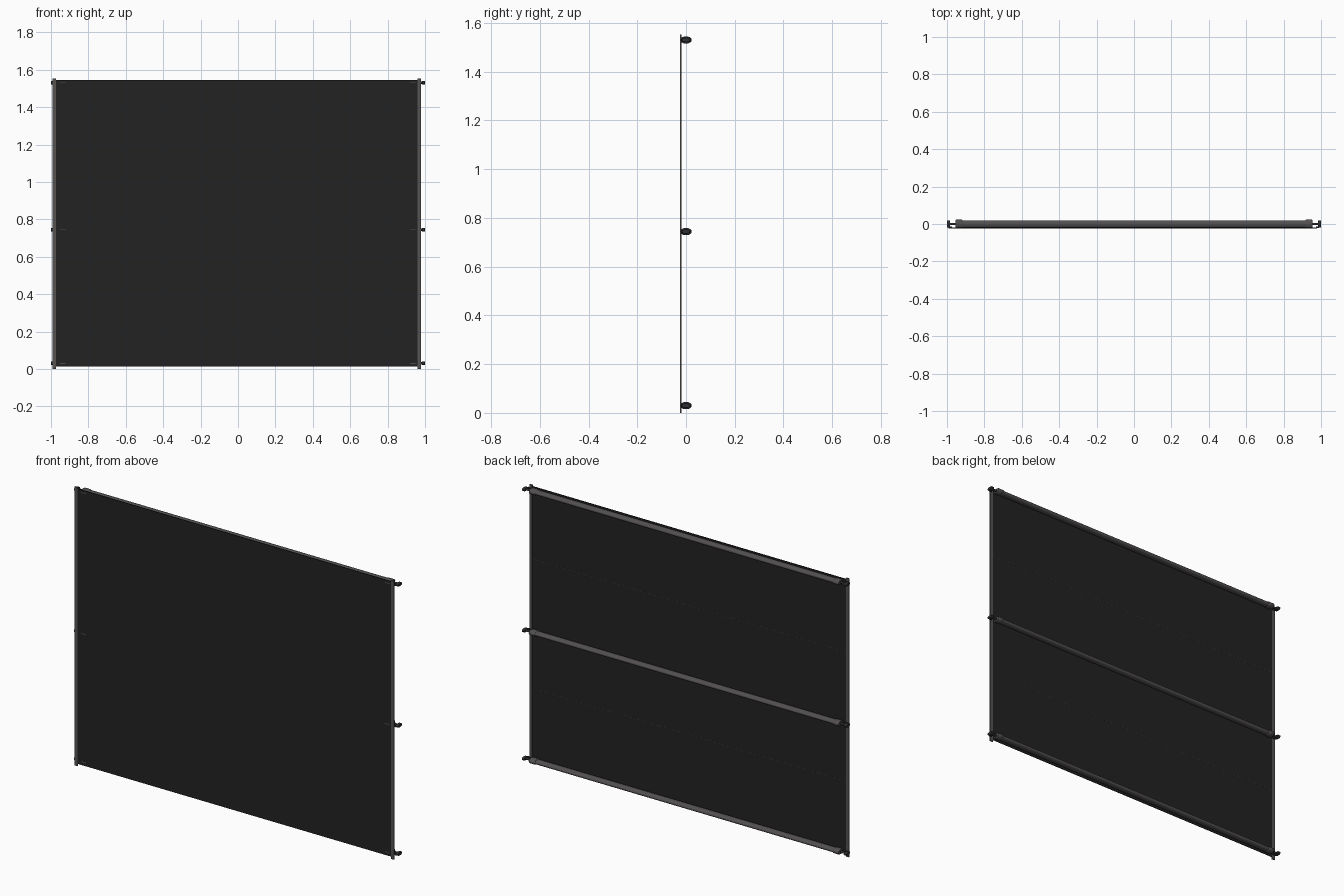
import bpy, bmesh, math

if "Cube" in bpy.data.objects:
    bpy.data.objects.remove(bpy.data.objects["Cube"])


def material(name, rgb):
    m = bpy.data.materials.new(name)
    m.diffuse_color = (*rgb, 1)
    m.use_nodes = True
    m.node_tree.nodes["Principled BSDF"].inputs["Base Color"].default_value = m.diffuse_color
    return m


FABRIC = material("black fabric", (0.016, 0.016, 0.016))
METAL = material("grey metal", (0.085, 0.078, 0.079))
EDGING = material("grey edging", (0.09, 0.088, 0.086))
PLASTIC = material("dark plastic", (0.03, 0.03, 0.032))
THREAD = material("seam thread", (0.035, 0.035, 0.035))


def finish(bm, name, mat, smooth=False):
    me = bpy.data.meshes.new(name)
    bmesh.ops.recalc_face_normals(bm, faces=bm.faces)
    bm.to_mesh(me)
    bm.free()
    me.materials.append(mat)
    ob = bpy.data.objects.new(name, me)
    bpy.context.collection.objects.link(ob)
    if smooth:
        bpy.ops.object.select_all(action='DESELECT')
        ob.select_set(True)
        bpy.context.view_layer.objects.active = ob
        bpy.ops.object.shade_smooth_by_angle(angle=math.radians(40))
    return ob


def box(name, x0, x1, y0, y1, z0, z1, mat):
    bm = bmesh.new()
    bmesh.ops.create_cube(bm, size=1)
    for v in bm.verts:
        v.co = ((x0, x1)[v.co.x > 0], (y0, y1)[v.co.y > 0], (z0, z1)[v.co.z > 0])
    return finish(bm, name, mat)


def oval_rod(name, z, sections, mat, sides=24, y=0):
    """Loft oval rings (x, y radius, z radius) along x."""
    bm = bmesh.new()
    rings = []
    for x, ry, rz in sections:
        rings.append([bm.verts.new((x, y + ry * math.cos(2 * math.pi * i / sides),
                                    z + rz * math.sin(2 * math.pi * i / sides)))
                      for i in range(sides)])
    for a, b in zip(rings, rings[1:]):
        for i in range(sides):
            j = (i + 1) % sides
            bm.faces.new((a[i], a[j], b[j], b[i]))
    bm.faces.new(rings[0])
    bm.faces.new(rings[-1])
    return finish(bm, name, mat, True)


# Hanging sheet with its two side bindings
box("sheet", -0.982, 0.972, -0.0232, -0.0195, 0.012, 1.545, FABRIC)
for name, x in (("left_binding", -0.982), ("right_binding", 0.970)):
    box(name, x - 0.009, x + 0.009, -0.0245, -0.0185, 0, 1.552, EDGING)

# Horizontal stitch lines on the back
for i, z in enumerate((0.42, 1.14)):
    box(f"seam_{i}", -0.97, 0.96, -0.0196, -0.019, z - 0.0015, z + 0.0015, THREAD)

# Three oval cross bars, each with end caps, pins and hooks
for level, z in (("bottom", 0.03), ("middle", 0.744), ("top", 1.53)):
    oval_rod(f"{level}_bar", z, [(-0.93, 0.0195, 0.0125), (0.93, 0.0195, 0.0125)], METAL)
    for side, s in (("left", -1), ("right", 1)):
        oval_rod(f"{level}_{side}_cap", z,
                 [(s * 0.917, 0.0205, 0.0135), (s * 0.921, 0.0237, 0.0150),
                  (s * 0.951, 0.0237, 0.0150), (s * 0.955, 0.0205, 0.0130)], METAL)
        oval_rod(f"{level}_{side}_pin", z,
                 [(s * 0.955, 0.006, 0.006), (s * 0.987, 0.006, 0.006)], PLASTIC, 12)
        oval_rod(f"{level}_{side}_knob", z,
                 [(s * 0.984, 0.017, 0.008), (s * 0.987, 0.020, 0.010),
                  (s * 0.997, 0.020, 0.010), (s * 1.0, 0.017, 0.008)], PLASTIC)
        # Flat clip joining the knob to the sheet edge
        a, b = sorted((s * 0.972, s * 0.988))
        box(f"{level}_{side}_clip", a, b, -0.021, -0.014, z - 0.005, z + 0.005, PLASTIC)
